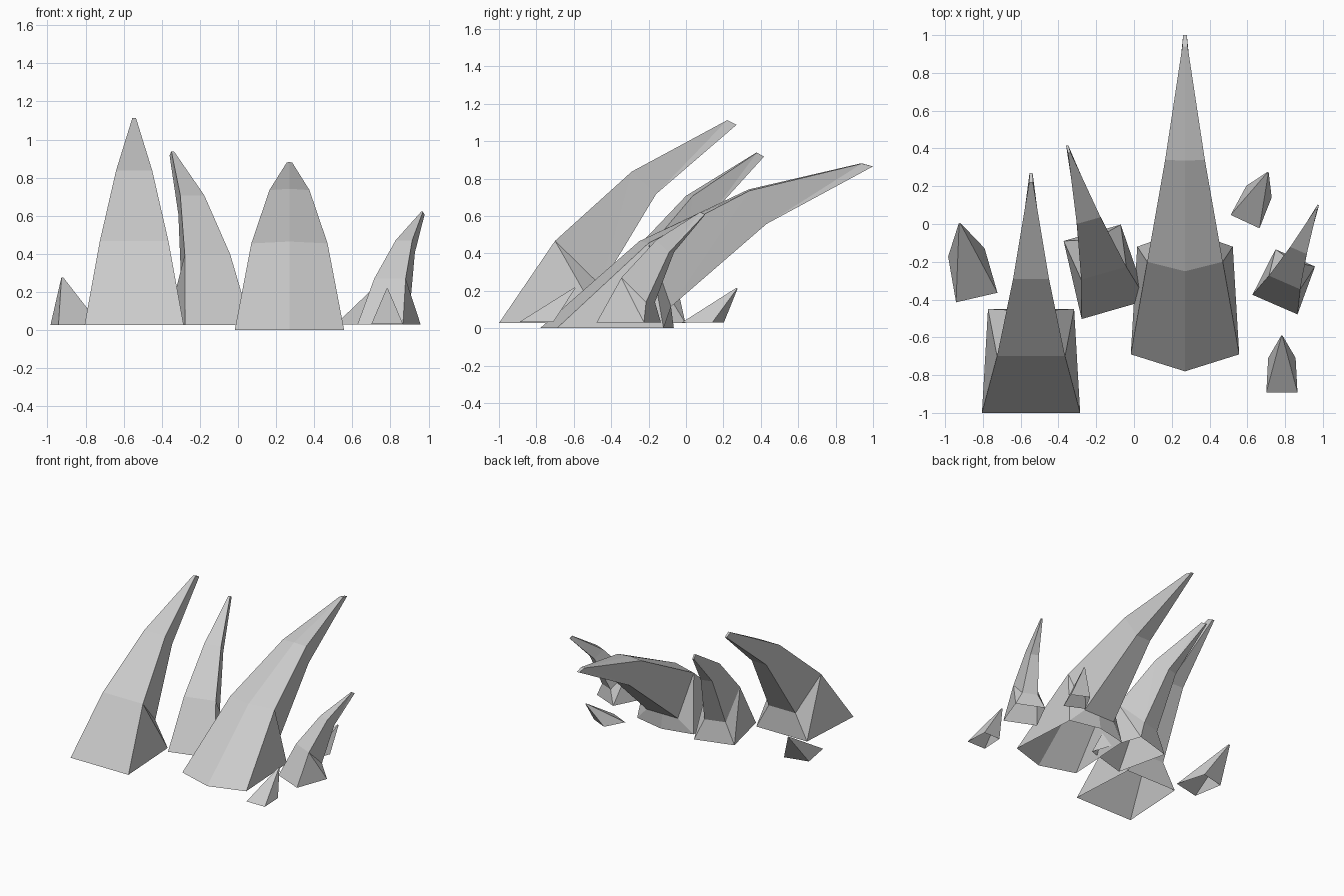
import bpy, math

if "Cube" in bpy.data.objects:
    bpy.data.objects.remove(bpy.data.objects["Cube"])

# Each ring: front half-width, front y, z, back half-width, back y, z
# optional: front ridge y, z, back ridge y, z
CLAW = [
    (0.26, -0.275, 0.0, 0.228, 0.275, 0.0),
    (0.18, 0.025, 0.44, 0.12, 0.27, 0.20),
    (0.095, 0.435, 0.81, 0.065, 0.565, 0.69),
    (0.01, 0.945, 1.085, 0.008, 0.995, 1.06),
]
RIDGED = [
    (0.287, -0.69, 0.0, 0.253, -0.12, 0.0, -0.78, 0.0, -0.065, 0.0),
    (0.20, -0.20, 0.455, 0.14, -0.08, 0.115, -0.25, 0.465, -0.08, 0.115),
    (0.105, 0.34, 0.735, 0.065, 0.43, 0.557, 0.335, 0.742, 0.43, 0.557),
    (0.014, 0.94, 0.88, 0.01, 1.0, 0.865, 0.938, 0.882, 1.0, 0.865),
]
STUB = [
    (0.5, -0.5, 0.0, 0.44, 0.5, 0.0),
    (0.02, 1.12, 1.0, 0.02, 1.15, 0.98),
]


def spike(name, rings, loc, rot=0, scale=(1, 1, 1), upright=0.0):
    """Skin a leaning open-bottomed spike through mirrored cross-sections."""
    verts, faces = [], []
    for r in rings:
        fw, fy, fz, bw, by, bz = r[:6]
        ring = [(-fw, fy, fz)]
        if len(r) > 6:
            ring.append((0, r[6], r[7]))
        ring += [(fw, fy, fz), (bw, by, bz)]
        if len(r) > 6:
            ring.append((0, r[8], r[9]))
        ring.append((-bw, by, bz))
        verts += [(x, y - upright * z, z) for x, y, z in ring]
    n = len(verts) // len(rings)
    right = n // 2 - 1
    for k in range(len(rings) - 1):
        lo, hi = k * n, (k + 1) * n
        for i in range(n):
            j = (i + 1) % n
            a, b, c, d = lo + i, lo + j, hi + j, hi + i
            if i == right:            # right flank, folded from back foot to front
                faces += [(a, b, d), (b, c, d)]
            elif i == n - 1:          # left flank
                faces += [(a, b, c), (a, c, d)]
            else:
                faces.append((a, b, c, d))
    faces.append(tuple(range(len(verts) - n, len(verts))))   # tip
    mesh = bpy.data.meshes.new(name)
    mesh.from_pydata(verts, [], faces)
    mesh.update()
    obj = bpy.data.objects.new(name, mesh)
    obj.location = loc
    obj.rotation_euler = (0, 0, math.radians(rot))
    obj.scale = scale
    bpy.context.collection.objects.link(obj)
    return obj


# Large spikes
spike("large_left_spike", CLAW, (-0.545, -0.725, 0.027))
spike("large_ridged_spike", RIDGED, (0.27, 0, 0))

# Medium spikes
spike("middle_spike", CLAW, (-0.163, -0.25, 0.027), 16, (0.69, 0.77, 0.84), 0.09)
spike("right_spike", CLAW, (0.80, -0.303, 0.03), -23.5, (0.50, 0.49, 0.545), 0.09)

# Small stubs
for name, loc, rot, scale in [
    ("left_stub", (-0.86, -0.27, 0.027), 13, (0.225, 0.245, 0.25)),
    ("front_right_stub", (0.783, -0.80, 0.033), 0, (0.165, 0.182, 0.185)),
    ("back_right_stub", (0.625, 0.092, 0.03), -25, (0.168, 0.175, 0.185)),
]:
    spike(name, STUB, loc, rot, scale)
